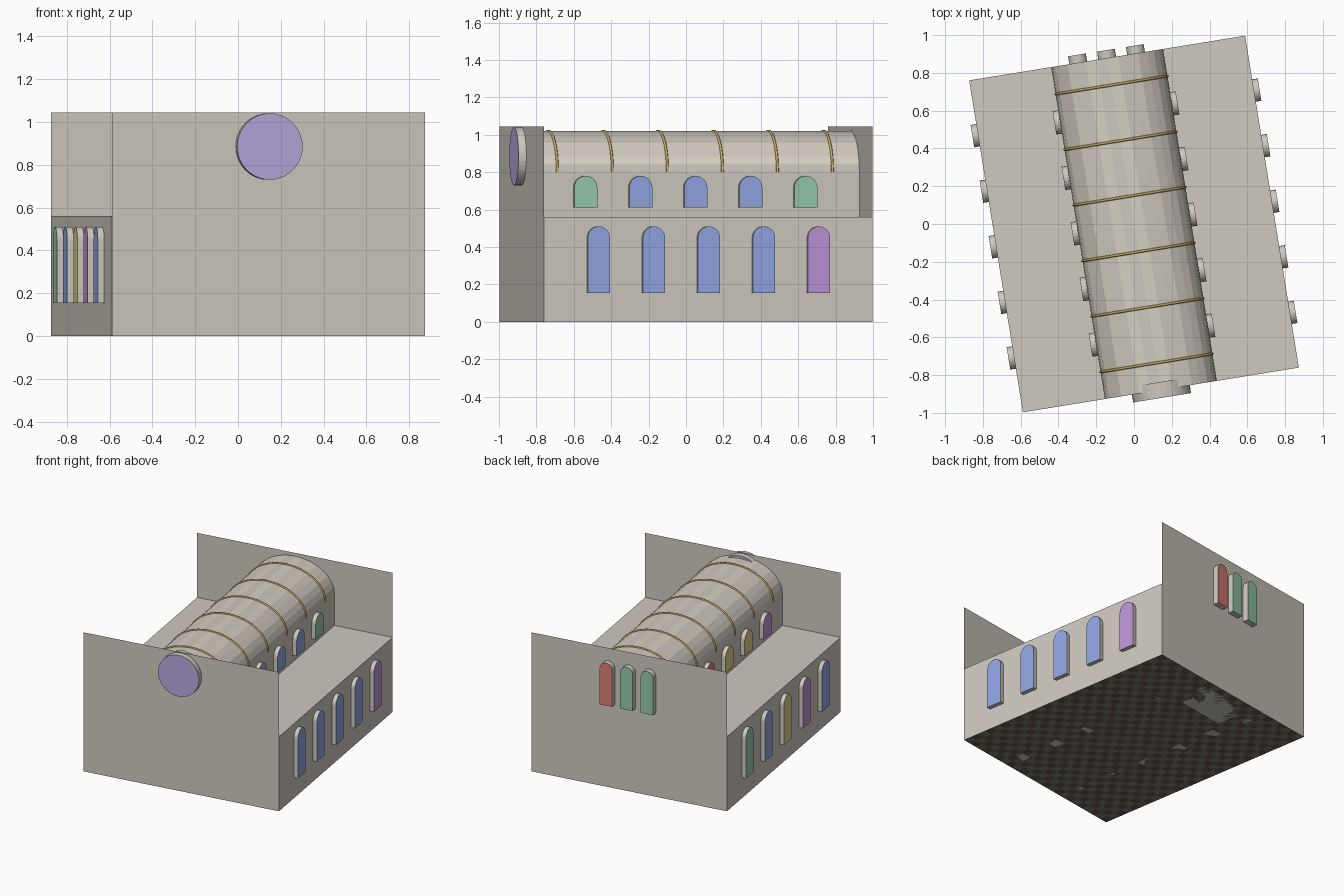
import bpy, bmesh, math
from mathutils import Vector

if "Cube" in bpy.data.objects:
    bpy.data.objects.remove(bpy.data.objects["Cube"])

W, L, H = 0.74, 0.89, 1.045        # half width, half length, end wall height
N, ZA, ZC, ZV = 0.30, 0.56, 0.80, 1.02  # nave half width, aisle roof, vault spring, crown
TURN = math.radians(9.2)
BAY = 0.298
BAYS = [(i - 2) * BAY for i in range(5)]
PIERS = [(i - 2.5) * BAY for i in range(6)]


def mat(name, c):
    m = bpy.data.materials.new(name)
    m.diffuse_color = (*c, 1)
    m.use_nodes = True
    m.node_tree.nodes["Principled BSDF"].inputs["Base Color"].default_value = m.diffuse_color
    return m


M = {
    "stone": mat("stone", (.62, .58, .52)),
    "pale": mat("pale_stone", (.68, .64, .56)),
    "dark": mat("dark_tile", (.14, .10, .07)),
    "tile": mat("grey_tile", (.20, .20, .19)),
    "gold": mat("gold", (.62, .42, .12)),
    "wood": mat("wood", (.25, .14, .07)),
    "blue": mat("blue_glass", (.28, .38, .77)),
    "green": mat("green_glass", (.30, .59, .40)),
    "purple": mat("purple_glass", (.51, .30, .68)),
    "red": mat("red_glass", (.70, .20, .17)),
    "yellow": mat("yellow_glass", (.72, .60, .25)),
    "rose": mat("rose_glass", (.47, .39, .73)),
}


def finish(name, bm, *mats):
    me = bpy.data.meshes.new(name)
    bm.to_mesh(me)
    bm.free()
    for m in mats:
        me.materials.append(M[m])
    ob = bpy.data.objects.new(name, me)
    bpy.context.collection.objects.link(ob)
    ob.rotation_euler.z = TURN
    return ob


def sheet(name, pts, m="stone"):
    bm = bmesh.new()
    bm.faces.new([bm.verts.new(p) for p in pts])
    return finish(name, bm, m)


def box(name, c, s, m):
    bm = bmesh.new()
    bmesh.ops.create_cube(bm, size=1)
    for v in bm.verts:
        v.co = Vector([v.co[i] * s[i] + c[i] for i in range(3)])
    return finish(name, bm, m)


def tube(name, pts, r, m="gold"):
    cu = bpy.data.curves.new(name, 'CURVE')
    cu.dimensions = '3D'
    cu.bevel_depth, cu.bevel_resolution = r, 1
    sp = cu.splines.new('POLY')
    sp.points.add(len(pts) - 1)
    for p, q in zip(sp.points, pts):
        p.co = (*q, 1)
    cu.materials.append(M[m])
    ob = bpy.data.objects.new(name, cu)
    bpy.context.collection.objects.link(ob)
    ob.rotation_euler.z = TURN


def arc(cx, cz, rx, rz, n):
    return [(cx + rx * math.cos(math.pi * i / n), cz + rz * math.sin(math.pi * i / n))
            for i in range(n + 1)]


def block(name, outline, origin, out, depth, glass):
    """Outline (across, z) extruded through a wall; both end faces are glass."""
    out = Vector(out)
    across = Vector((0, 0, 1)).cross(out)
    bm = bmesh.new()
    rings = [[bm.verts.new(Vector(origin) + across * a + Vector((0, 0, z)) + out * d)
              for a, z in outline] for d in (-depth, depth)]
    bm.faces.new(rings[0][::-1]).material_index = 1
    bm.faces.new(rings[1]).material_index = 1
    n = len(outline)
    for i in range(n):
        j = (i + 1) % n
        bm.faces.new((rings[0][i], rings[0][j], rings[1][j], rings[1][i]))
    finish(name, bm, "stone", glass)


def arched(w, z0, z1):
    r = w / 2
    return [(-r, z0), (r, z0)] + arc(0, z1 - r, r, r, 12)


# checkered floor
bm = bmesh.new()
nx, ny = 24, 28
g = [[bm.verts.new((-W + 2 * W * i / nx, -L + 2 * L * j / ny, 0)) for j in range(ny + 1)]
     for i in range(nx + 1)]
for i in range(nx):
    for j in range(ny):
        f = bm.faces.new((g[i][j], g[i + 1][j], g[i + 1][j + 1], g[i][j + 1]))
        f.material_index = (i + j) % 2
finish("floor", bm, "dark", "tile")

# end walls
for name, y in (("front_wall", -L), ("back_wall", L)):
    sheet(name, [(-W, y, 0), (W, y, 0), (W, y, H), (-W, y, H)])

# aisle walls, flat aisle roofs, clerestory walls, arcades
for s, side in ((-1, "left"), (1, "right")):
    x, n = s * W, s * N
    sheet(side + "_aisle_wall", [(x, -L, 0), (x, L, 0), (x, L, ZA), (x, -L, ZA)])
    sheet(side + "_aisle_roof", [(n, -L, ZA), (x, -L, ZA), (x, L, ZA), (n, L, ZA)])
    sheet(side + "_clerestory", [(n, -L, ZA), (n, L, ZA), (n, L, ZC), (n, -L, ZC)])
    for y in BAYS:
        pts = arc(y, .40, BAY / 2, .13, 12)
        bm = bmesh.new()
        low = [bm.verts.new((n, a, z)) for a, z in pts]
        top = [bm.verts.new((n, a, ZA)) for a, z in pts]
        for i in range(12):
            bm.faces.new((low[i], low[i + 1], top[i + 1], top[i]))
        finish(side + "_arcade_arch", bm, "stone")
        tube(side + "_arch_trim", [(n, a, z) for a, z in pts], .008)
    for y in PIERS:
        bm = bmesh.new()
        bmesh.ops.create_cone(bm, cap_ends=True, segments=16, radius1=.028, radius2=.024, depth=.36)
        bmesh.ops.translate(bm, verts=bm.verts, vec=(n, y, .20))
        finish(side + "_column", bm, "pale")
        box(side + "_column_base", (n, y, .015), (.075, .075, .03), "stone")
        box(side + "_capital", (n, y, .39), (.07, .07, .025), "gold")
        tube(side + "_aisle_rib", [(a, y, z) for a, z in
             arc(s * (N + W) / 2, .40, (W - N) / 2 - .008, .145, 14)], .008)

# barrel vault and its ribs
bm = bmesh.new()
prof = arc(0, ZC, N, ZV - ZC, 16)
ends = [[bm.verts.new((x, y, z)) for x, z in prof] for y in (-L, L)]
for i in range(16):
    f = bm.faces.new((ends[0][i], ends[1][i], ends[1][i + 1], ends[0][i + 1]))
    f.material_index = i % 2
bmesh.ops.recalc_face_normals(bm, faces=bm.faces)
finish("barrel_vault", bm, "stone", "pale")
for y in PIERS:
    tube("vault_rib", [(x, y, z) for x, z in arc(0, ZC, N, ZV - ZC, 32)], .007)

# side windows, listed front to back
rows = [
    ("right_aisle_window", 1, W, .12, .155, .51, "blue blue blue blue purple"),
    ("left_aisle_window", -1, W, .12, .155, .51, "blue purple yellow blue green"),
    ("right_clerestory_window", 1, N, .125, .61, .78, "green blue blue blue green"),
    ("left_clerestory_window", -1, N, .125, .61, .78, "purple yellow yellow red red"),
]
for name, s, x, w, z0, z1, cols in rows:
    for y, c in zip(BAYS, cols.split()):
        block(name, arched(w, z0, z1), (s * x, y, 0), (s, 0, 0), .03, c)

# back windows and round front window
for x, c in ((-.155, "green"), (0, "green"), (.155, "red")):
    block("back_window", arched(.095, .63, .95), (x, L, 0), (0, 1, 0), .042, c)
disc = [(.155 * math.cos(math.tau * i / 40), .885 + .155 * math.sin(math.tau * i / 40))
        for i in range(40)]
block("rose_window", disc, (0, -L, 0), (0, -1, 0), .042, "rose")

# furniture inside
box("altar_step", (0, .70, .015), (.44, .26, .03), "stone")
box("altar", (0, .72, .075), (.22, .09, .09), "pale")
for k in range(9):
    y = -.62 + k * .12
    for s in (-1, 1):
        box("pew_seat", (s * .14, y, .04), (.18, .04, .012), "wood")
        box("pew_back", (s * .14, y - .022, .045), (.18, .008, .09), "wood")
